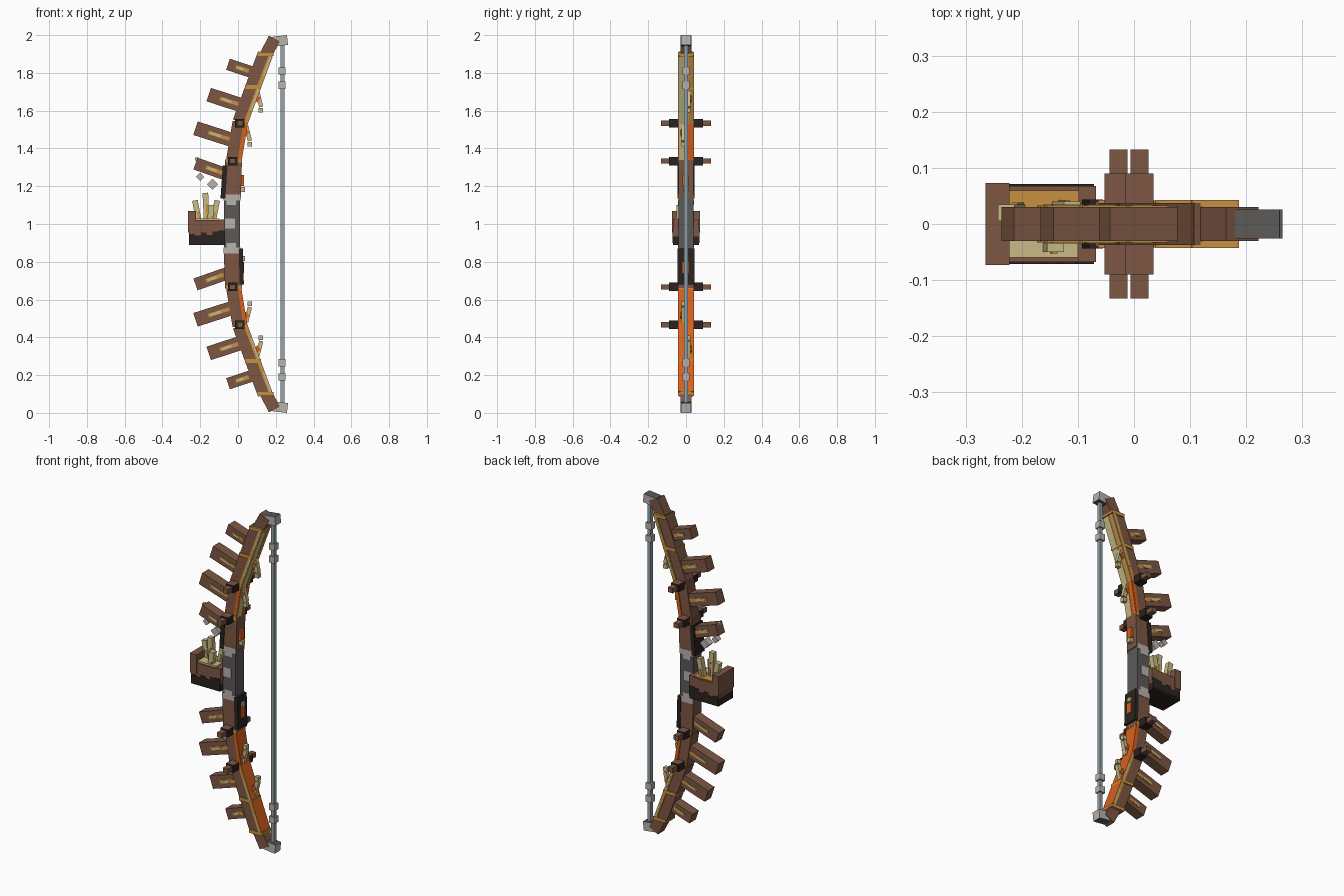
import bpy, bmesh
from mathutils import Vector

cube = bpy.data.objects.get("Cube")
if cube:
    bpy.data.objects.remove(cube, do_unlink=True)


def material(name, r, g, b):
    m = bpy.data.materials.new(name)
    m.use_nodes = True
    m.diffuse_color = (r, g, b, 1)
    m.node_tree.nodes["Principled BSDF"].inputs["Base Color"].default_value = (r, g, b, 1)
    return m


brown = material("wood brown", .20, .094, .056)
gold = material("gold", .58, .28, .05)
tan = material("pale tan", .58, .50, .24)
orange = material("orange", .69, .12, .012)
dark = material("charred black", .023, .016, .014)
grey = material("dark grey", .107, .102, .098)
silver = material("silver", .49, .445, .42)
steel = material("string blue grey", .30, .376, .413)


def bar(name, a, b, thick, y0, y1, mat, side=1, other=None, rule=None):
    """Box running from a to b in the xz plane; side=-1 mirrors it about z = 1."""
    a, b = [Vector((p[0], 0, 1 + side * (p[1] - 1))) for p in (a, b)]
    along = (b - a).normalized()
    across = along.cross(Vector((0, 1, 0))) * thick / 2
    bm = bmesh.new()
    for p in (a, b):
        for s in (-1, 1):
            for y in (y0, y1):
                bm.verts.new(p + across * s + Vector((0, y, 0)))
    bmesh.ops.convex_hull(bm, input=bm.verts[:])
    bmesh.ops.dissolve_limit(bm, angle_limit=.01, verts=bm.verts[:], edges=bm.edges[:])
    bmesh.ops.recalc_face_normals(bm, faces=bm.faces[:])
    for f in bm.faces:
        f.normal_update()
        f.material_index = int(bool(rule and rule(f.normal)))
    mesh = bpy.data.meshes.new(name)
    bm.to_mesh(mesh)
    bm.free()
    mesh.materials.append(mat)
    if other:
        mesh.materials.append(other)
    ob = bpy.data.objects.new(name, mesh)
    bpy.context.scene.collection.objects.link(ob)
    return ob


def block(name, x0, x1, y0, y1, z0, z1, mat, side=1, other=None, rule=None):
    xm = (x0 + x1) / 2
    return bar(name, (xm, z0), (xm, z1), x1 - x0, y0, y1, mat, side, other, rule)


def shifted(a, b, offset):
    """Move a segment sideways, positive toward the string."""
    d = Vector((b[0] - a[0], b[1] - a[1])).normalized()
    n = Vector((d.y, -d.x)) * offset
    return Vector(a) + n, Vector(b) + n


def inward(n):
    return n.x > .7


def upward(n):
    return n.z > .7


# Grip with worn metal patches on both flanks
block("grip", -.075, .01, -.04, .04, .85, 1.15, grey)
for y in (-.042, .042):
    lo, hi = min(y, y * .9), max(y, y * .9)
    block("grip_patch", -.07, -.015, lo, hi, .975, 1.03, silver)
    for side in (1, -1):
        block("grip_end_patch", -.077, .012, lo, hi, 1.125, 1.157, silver, side)
        block("grip_end_chip", -.06, -.01, lo, hi, 1.10, 1.125, silver, side)

joints = [(-.022, 1.335), (.012, 1.54), (.08, 1.725), (.145, 1.9)]
spikes = [((-.053, 1.846), (.085, 1.80), .062),
          ((-.155, 1.685), (.045, 1.62), .075),
          ((-.225, 1.507), (.0, 1.435), .075),
          ((-.225, 1.32), (-.04, 1.255), .066)]

for side in (1, -1):
    # Inner limb section beside the grip, charred on one face
    bar("limb_root", (-.03, 1.14), (-.024, 1.34), .09, -.04, .04, brown, side)
    if side > 0:
        bar("charred_plate", (-.08, 1.135), (-.068, 1.31), .025, -.044, .044, dark, side)
    else:
        bar("charred_plate", (.015, 1.13), (.02, 1.32), .022, -.044, .044, dark, side)

    # Curved limb sections, each with a lining facing the string
    for i in range(3):
        a, b = joints[i], joints[i + 1]
        bar("limb_section", *shifted(a, b, -.01), .062, -.037, .037, brown, side)
        edge = gold if i else orange
        face = tan if side > 0 and i else orange
        bar("limb_lining", *shifted(a, b, .028), .02, -.042, .042, edge, side, face, inward)
        if side > 0:
            p, q = shifted(a, b, .039)
            bar("lining_front_stripe", p, q, .004, -.038, .006, tan, side)
            bar("lining_back_stripe", p, q, .004, .012, .04, gold if i == 1 else edge, side)
        if i:
            for y in (-.043, .041):
                bar("lining_trim", *shifted(Vector(a) * .6 + Vector(b) * .4, b, .031),
                    .009, y, y + .002, tan, side)
    bar("limb_end", (.142, 1.885), (.193, 1.982), .065, -.03, .03, brown, side)

    # Gold bands over the joints
    for x, z in joints[:1] + joints[2:]:
        block("gold_band", x - .042, x + .042, -.043, .043, z - .01, z + .01, gold, side)

    # Tip cap holding the string
    bar("tip_cap", (.183, 1.965), (.262, 1.974), .052, -.026, .026, silver, side,
        grey, lambda n: abs(n.z) > .7)

    # Cross pegs through the limb
    for x, z in ((-.028, 1.333), (.01, 1.533)):
        block("peg_collar", x - .025, x + .025, -.09, .09, z - .022, z + .022,
              dark, side, brown, upward)
        block("peg", x - .016, x + .016, -.133, .133, z - .014, z + .014, brown, side)

    # Outer spikes with gold inlays
    for tip, root, thick in spikes:
        bar("spike", tip, root, thick, -.03, .03, brown, side)
        t, r = Vector(tip), Vector(root)
        for y in (-.033, .03):
            bar("spike_inlay", t.lerp(r, .3), t.lerp(r, .8), .02, y, y + .003, gold, side)
        for y in (-.035, .033):
            bar("spike_inlay_core", t.lerp(r, .35), t.lerp(r, .6), .012, y, y + .002, tan, side)

    # Splinters and crumbs on the lining
    for x, z, y in ((.115, 1.655, .012), (.055, 1.475, -.012)):
        bar("splinter", (x - .012, z + .045), (x + .008, z - .035), .022, y - .012, y + .012,
            tan, side)
        bar("splinter_root", (x - .03, z + .02), (x - .002, z), .03, y - .018, y + .018,
            orange, side)
        block("crumb", x - .006, x + .018, y - .012, y + .012, z - .065, z - .04, tan, side)
    block("root_crumb", .01, .038, -.012, .012, 1.17, 1.195, tan, side)
    block("root_splinter", .015, .032, -.018, .014, 1.2, 1.26, orange, side)

    # String beads
    for z in (1.735, 1.81):
        block("string_bead", .215, .252, -.018, .018, z - .019, z + .019, silver, side)

# String
block("bowstring", .225, .245, -.01, .01, .04, 1.96, steel)

# Side basket with a charred base
block("basket_base", -.26, -.07, -.068, .068, .89, .935, dark)
block("basket_floor", -.26, -.07, -.068, .068, .935, .96, brown)
block("basket_outer_wall", -.265, -.222, -.073, .073, .955, 1.07, brown)
block("basket_inner_wall", -.10, -.068, -.068, .068, .95, 1.025, brown)
for y in (-.068, .06):
    block("basket_side_wall", -.24, -.068, y, y + .008, .95, 1.02, brown)
for i, height in enumerate((.012, .004, .02, .008, .025, .03)):
    x = -.26 + i * .0315
    for y in (-.071, .068):
        block("char_tooth", x, x + .0315, y, y + .003, .9, .935 + height, dark)
block("filling_back", -.222, -.10, .0, .06, .95, 1.025, gold)
block("filling_front", -.222, -.10, -.06, .0, .95, 1.03, tan)

# Sticks standing in the basket
for x0, x1, top, y in ((-.205, -.228, 1.125, .02), (-.165, -.173, 1.165, -.005),
                       (-.135, -.11, 1.125, .025), (-.15, -.14, 1.10, -.035)):
    bar("stick", (x0, 1.0), (x1, top), .03, y - .015, y + .015, tan)
    bar("stick_streak", (x0 + .004, 1.02), (x0 * .5 + x1 * .5 + .004, top - .06), .01,
        y - .018, y + .018, gold)

# Loose tumbling bits above the basket
for x, z, s in ((-.2, 1.25, .03), (-.135, 1.21, .042)):
    h = s * .354
    bar("loose_bit", (x - h, z - h), (x + h, z + h), s, -s / 2, s / 2, silver)
block("loose_crumb", -.228, -.21, -.01, .01, 1.335, 1.352, tan)
